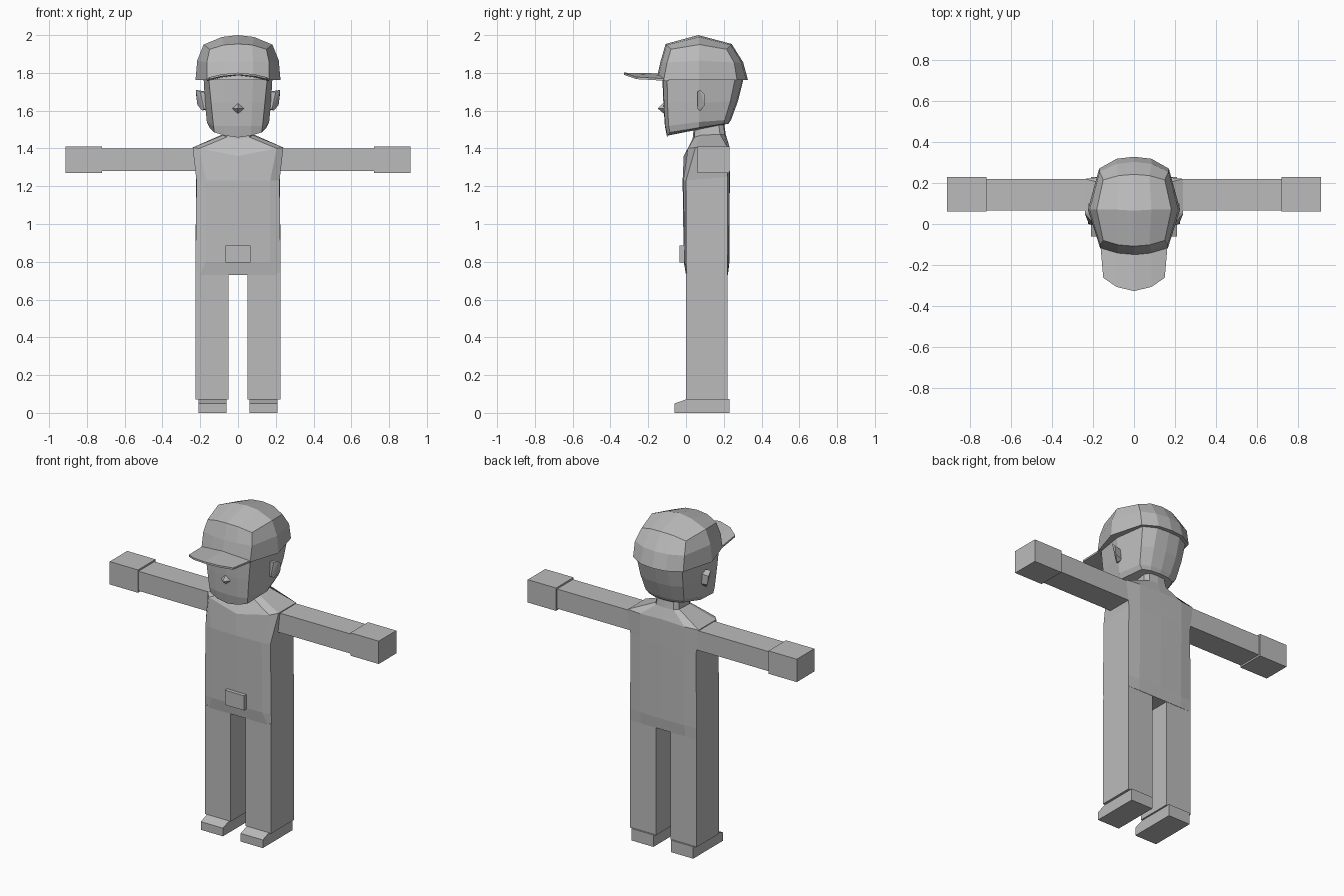
import bpy, bmesh
from mathutils import Vector

grey = bpy.data.materials.new("plain_grey")
grey.diffuse_color = (0.5, 0.5, 0.5, 1)


def finish(name, bm):
    bmesh.ops.recalc_face_normals(bm, faces=bm.faces)
    me = bpy.data.meshes.new(name)
    bm.to_mesh(me)
    bm.free()
    me.materials.append(grey)
    ob = bpy.data.objects.new(name, me)
    bpy.context.collection.objects.link(ob)
    return ob


def box(name, x, y, z):
    return hull(name, [(a, b, c) for a in x for b in y for c in z])


def hull(name, pts):
    bm = bmesh.new()
    vs = [bm.verts.new(p) for p in pts]
    bmesh.ops.convex_hull(bm, input=vs)
    bmesh.ops.dissolve_limit(bm, angle_limit=0.01, verts=bm.verts, edges=bm.edges)
    return finish(name, bm)


def full_ring(half):
    # half runs front centre -> right side -> back centre; the left is mirrored
    return half + [(-x, y, z) for x, y, z in half[-2:0:-1]]


def loft(bm, halves):
    rows = [[bm.verts.new(p) for p in full_ring(h)] for h in halves]
    for a, b in zip(rows, rows[1:]):
        n = len(a)
        for i in range(n):
            j = (i + 1) % n
            bm.faces.new((a[i], a[j], b[j], b[i]))
    bm.faces.new(rows[0])
    return rows


# Torso with chamfered shoulders, sloping collar and neck
bm = bmesh.new()
rows = loft(bm, [
    [(0, 0, .73), (.20, 0, .73), (.225, .005, .73), (.225, .22, .73), (.15, .222, .73), (0, .222, .73)],
    [(0, -.012, .80), (.17, -.008, .80), (.225, .0, .80), (.225, .22, .80), (.15, .228, .80), (0, .23, .80)],
    [(0, -.018, 1.23), (.17, -.014, 1.23), (.22, .0, 1.23), (.222, .22, 1.25), (.15, .23, 1.25), (0, .232, 1.25)],
    [(0, -.012, 1.36), (.205, .01, 1.40), (.24, .05, 1.405), (.24, .22, 1.405), (.15, .23, 1.405), (0, .23, 1.41)],
    [(0, .035, 1.45), (.06, .045, 1.46), (.08, .08, 1.47), (.08, .18, 1.475), (.06, .205, 1.475), (0, .21, 1.475)],
    [(0, .045, 1.55), (.05, .05, 1.55), (.07, .08, 1.55), (.07, .17, 1.55), (.05, .195, 1.55), (0, .20, 1.55)],
])
bm.faces.new(rows[-1])
finish("torso_and_neck", bm)

# Limbs
for s, side in ((-1, "left"), (1, "right")):
    box(side + "_leg", (s * .05, s * .225), (0, .22), (.07, .74))
    box(side + "_arm", (s * .21, s * .725), (.065, .22), (1.28, 1.40))
    box(side + "_hand", (s * .72, s * .912), (.06, .23), (1.27, 1.41))
    hull(side + "_shoe", [(s * x, y, z) for x in (.06, .21) for y, z in
                          ((-.06, 0), (-.06, .05), (.005, .073), (.23, .073), (.23, 0))])
    # Ears flare outward towards the back
    hull(side + "_ear", [(s * x, y, z) for x, y, z in
                         ((.165, .06, 1.70), (.155, .06, 1.61), (.20, .06, 1.70), (.18, .06, 1.61),
                          (.222, .075, 1.71), (.222, .10, 1.685), (.215, .10, 1.63), (.19, .075, 1.60),
                          (.17, .09, 1.68), (.16, .09, 1.62))])

# Belt buckle
box("buckle", (-.065, .065), (-.035, .01), (.795, .885))

# Head: chin to cap line
bm = bmesh.new()
rows = loft(bm, [
    [(0, -.10, 1.458), (.07, -.098, 1.468), (.125, -.085, 1.485), (.15, .07, 1.51),
     (.11, .20, 1.53), (.06, .22, 1.53), (0, .225, 1.53)],
    [(0, -.112, 1.52), (.07, -.11, 1.52), (.13, -.092, 1.52), (.165, .07, 1.54),
     (.13, .205, 1.55), (.07, .23, 1.55), (0, .238, 1.55)],
    [(0, -.12, 1.64), (.075, -.117, 1.64), (.142, -.098, 1.64), (.175, .07, 1.64),
     (.145, .235, 1.65), (.08, .268, 1.65), (0, .275, 1.65)],
    [(0, -.125, 1.77), (.08, -.12, 1.77), (.155, -.10, 1.77), (.182, .07, 1.77),
     (.155, .26, 1.77), (.08, .30, 1.77), (0, .305, 1.77)],
])
bm.faces.new(rows[-1])
finish("head", bm)

# Nose: small pyramid
hull("nose", [(-.035, -.112, 1.61), (.035, -.112, 1.61), (0, -.115, 1.645),
              (0, -.112, 1.58), (0, -.15, 1.612)])

# Cap crown: stacked rings closed by a ridge row across the top
bm = bmesh.new()
rows = loft(bm, [
    [(0, -.157, 1.762), (.08, -.147, 1.762), (.165, -.118, 1.762), (.225, .07, 1.762),
     (.17, .27, 1.762), (.085, .318, 1.762), (0, .328, 1.762)],
    [(0, -.135, 1.86), (.08, -.128, 1.86), (.165, -.10, 1.855), (.216, .07, 1.865),
     (.168, .255, 1.855), (.085, .293, 1.855), (0, .303, 1.855)],
    [(0, -.108, 1.953), (.075, -.102, 1.948), (.15, -.08, 1.925), (.182, .07, 1.95),
     (.15, .215, 1.925), (.075, .236, 1.948), (0, .242, 1.953)],
])
top = rows[-1]
ridge = [top[9], bm.verts.new((-.085, .07, 1.99)), bm.verts.new((0, .065, 2.0)),
         bm.verts.new((.085, .07, 1.99)), top[3]]
front = [top[i] for i in (10, 11, 0, 1, 2)]
back = [top[i] for i in (8, 7, 6, 5, 4)]
for a, b in ((front, ridge), (ridge, back)):
    for i in range(4):
        bm.faces.new((a[i], a[i + 1], b[i + 1], b[i]))
finish("cap_crown", bm)

# Cap brim: arched plate
bm = bmesh.new()
inner = [(-.165, -.09, 1.768), (-.085, -.12, 1.787), (0, -.13, 1.797), (.085, -.12, 1.787), (.165, -.09, 1.768)]
outer = [(-.15, -.262, 1.778), (-.085, -.307, 1.793), (0, -.327, 1.801), (.085, -.307, 1.793), (.15, -.262, 1.778)]
a, b = ([bm.verts.new(p) for p in row] for row in (inner, outer))
faces = [bm.faces.new((a[i], b[i], b[i + 1], a[i + 1])) for i in range(4)]
low = bmesh.ops.extrude_face_region(bm, geom=faces, use_keep_orig=True)["geom"]
bmesh.ops.translate(bm, vec=Vector((0, 0, -.011)),
                    verts=[v for v in low if isinstance(v, bmesh.types.BMVert)])
finish("cap_brim", bm)
